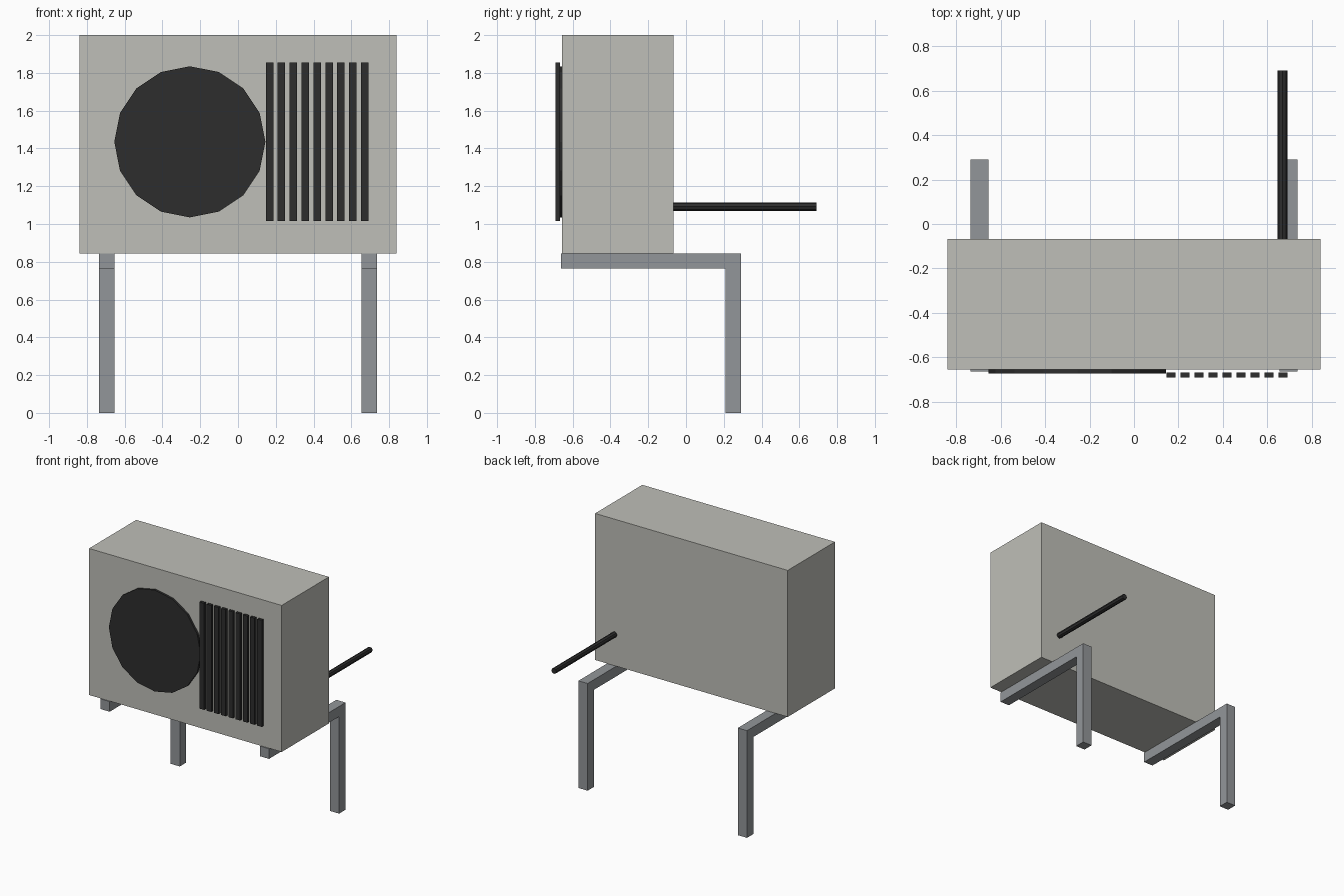
import bpy
import math

default_cube = bpy.data.objects.get("Cube")
if default_cube:
    bpy.data.objects.remove(default_cube, do_unlink=True)


def make_material(name, color):
    mat = bpy.data.materials.new(name)
    mat.use_nodes = True
    mat.diffuse_color = color
    mat.node_tree.nodes["Principled BSDF"].inputs["Base Color"].default_value = color
    return mat


casing_grey = make_material("casing warm grey", (0.52, 0.52, 0.48, 1))
steel_grey = make_material("bracket steel grey", (0.29, 0.305, 0.32, 1))
black = make_material("grille black", (0.027, 0.027, 0.027, 1))


def finish(name, mat):
    obj = bpy.context.object
    obj.name = name
    obj.data.materials.append(mat)
    bpy.ops.object.transform_apply(location=False, rotation=True, scale=True)
    return obj


def box(name, low, high, mat):
    center = [(a + b) / 2 for a, b in zip(low, high)]
    bpy.ops.mesh.primitive_cube_add(size=1, location=center)
    bpy.context.object.scale = [b - a for a, b in zip(low, high)]
    return finish(name, mat)


def rod(name, x, z, y_start, y_end, radius, sides, mat):
    """Cylinder lying along y."""
    bpy.ops.mesh.primitive_cylinder_add(
        vertices=sides, radius=radius, depth=y_end - y_start,
        location=(x, (y_start + y_end) / 2, z), rotation=(math.pi / 2, 0, 0))
    return finish(name, mat)


FRONT, BACK = -0.656, -0.067
BEAM_TOP, THICK = 0.845, 0.08

# Casing
box("casing", (-0.84, FRONT, BEAM_TOP), (0.84, BACK, 2.0), casing_grey)

# Fan disc
rod("fan_disc", -0.255, 1.435, FRONT - 0.017, FRONT + 0.01, 0.4, 16, black)

# Vertical vent slats
for i in range(9):
    x = 0.167 + i * 0.063
    box(f"vent_slat_{i + 1}", (x - 0.02, -0.69, 1.015), (x + 0.02, -0.668, 1.855), black)

# Pipe out of the back
rod("rear_pipe", 0.669, 1.092, BACK - 0.02, 0.69, 0.022, 8, black)

# L-shaped support brackets
for side, x in (("right", -0.695), ("left", 0.695)):
    half = THICK / 2
    box(f"{side}_bracket_beam", (x - half, -0.663, BEAM_TOP - THICK),
        (x + half, 0.29, BEAM_TOP), steel_grey)
    box(f"{side}_bracket_post", (x - half, 0.29 - THICK, 0),
        (x + half, 0.29, BEAM_TOP - THICK), steel_grey)
